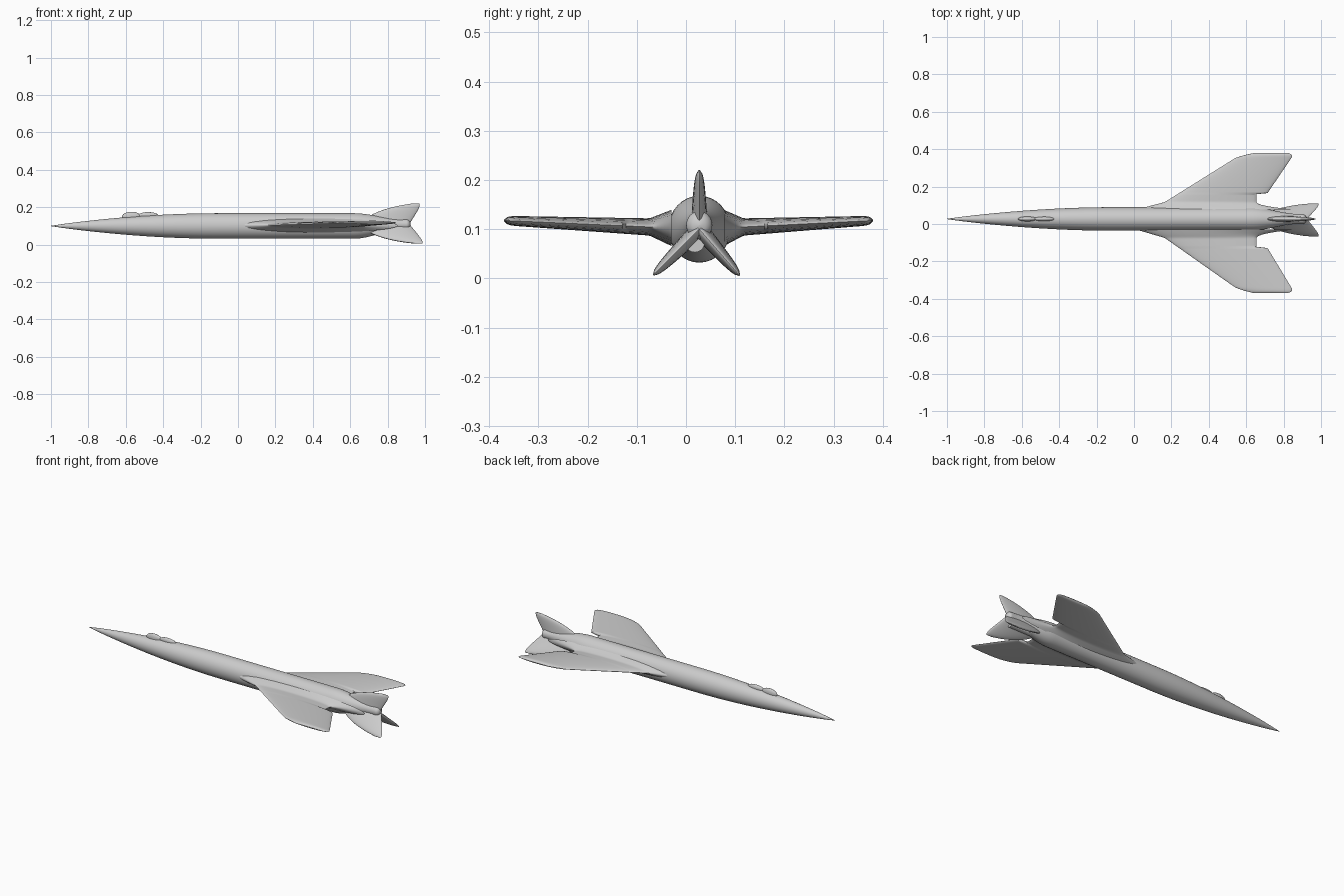
import bpy
import math
from mathutils import Vector

default_cube = bpy.data.objects.get("Cube")
if default_cube:
    bpy.data.objects.remove(default_cube)

UP = Vector((0, 0, 1))
CENTRE = Vector((0, 0.027, 0.1))
BODY_RADIUS = 0.063
WING_ROOT, WING_SPAN = 0.05, 0.353
FIN_SPAN = 0.12

grey = bpy.data.materials.new("light grey")
grey.use_nodes = True
grey.diffuse_color = (0.6, 0.6, 0.6, 1)
grey.node_tree.nodes["Principled BSDF"].inputs["Base Color"].default_value = grey.diffuse_color


def clamp(value):
    return min(max(value, 0), 1)


def steps(start, end, count):
    """Evenly spaced values, both ends included."""
    return [start + (end - start) * i / count for i in range(count + 1)]


def loft(name, rings):
    """Skin a list of equal-length rings, cap both ends and smooth the part."""
    count = len(rings[0])
    verts = [point for ring in rings for point in ring]
    faces = []
    for row in range(len(rings) - 1):
        for i in range(count):
            a, b = row * count + i, row * count + (i + 1) % count
            faces.append((a, b, b + count, a + count))
    faces.append(range(count))
    faces.append(range(len(verts) - count, len(verts)))
    mesh = bpy.data.meshes.new(name)
    mesh.from_pydata(verts, [], faces)
    mesh.materials.append(grey)
    part = bpy.data.objects.new(name, mesh)
    bpy.context.collection.objects.link(part)
    bpy.ops.object.select_all(action="DESELECT")
    part.select_set(True)
    bpy.context.view_layer.objects.active = part
    bpy.ops.object.mode_set(mode="EDIT")
    bpy.ops.mesh.select_all(action="SELECT")
    bpy.ops.mesh.normals_make_consistent(inside=False)
    bpy.ops.object.mode_set(mode="OBJECT")
    bpy.ops.object.shade_smooth_by_angle(angle=math.radians(50))


def oval(centre, across, along, count=32):
    """Closed oval ring spanned by two half-axis vectors."""
    angles = [math.tau * i / count for i in range(count)]
    return [centre + across * math.cos(a) + along * math.sin(a) for a in angles]


def body_ring(x):
    """Fuselage section: slender nose, straight barrel, tapered and rounded tail."""
    nose = math.sin(clamp((x + 1) / 0.9) * math.pi / 2) ** 0.85
    tail = clamp((x - 0.62) / 0.26)
    tail = tail * tail * (3 - 2 * tail)
    dome = math.sqrt(1 - clamp((x - 0.9) / 0.023) ** 2)
    radius = max(BODY_RADIUS * nose * (1 - 0.58 * tail) * dome, 0.001)
    centre = CENTRE + Vector((x, 0, 0.008 * tail))
    return oval(centre, Vector((0, radius, 0)), UP * radius * 1.08)


def wing_section(d):
    """Front x, rear x, half thickness and lift of the wing at a distance out."""
    flare = clamp((0.09 - d) / 0.04)
    tip = clamp((d - 0.32) / (WING_SPAN - 0.32))
    front = 0.02 + 1.6 * d - 0.09 * flare + 0.06 * tip ** 2
    if d < 0.135:
        rear = 0.655 + 0.2 * flare ** 2
    else:
        rear = 0.62 + 0.68 * d - 0.04 * tip ** 4
    half = (0.02 - 0.03 * d + 0.018 * flare) * math.sqrt(1.02 - tip ** 4)
    return front, rear, half, 0.05 * d


def fin_section(d):
    """Front x, rear x, half thickness and lift of a tail fin at a distance out."""
    u = d / FIN_SPAN
    front = 0.66 + 0.22 * u ** 2 + 0.05 * u ** 8
    rear = 0.91 + 0.075 * u - 0.015 * u ** 8
    return front, rear, 0.018 * (1 - u / 2) * math.sqrt(1.02 - u ** 8), 0


def blade(name, section, distances, degrees, scale, shift=0):
    """Thin surface growing out of the body at an angle about its axis."""
    angle = math.radians(degrees)
    out = Vector((0, math.cos(angle), math.sin(angle)))
    normal = Vector((0, -out.z, out.y))
    if normal.z < 0:
        normal.negate()
    rings = []
    for d in distances:
        front, rear, half, lift = section(d)
        middle = CENTRE + out * d * scale + normal * lift
        middle.x = (front + rear) / 2 + shift
        rings.append(oval(middle, Vector(((rear - front) / 2, 0, 0)), normal * half))
    loft(name, rings)


def hump(name, x, z, length, width, height):
    """Small rounded bump lying along the body."""
    rings = []
    for angle in steps(-math.pi / 2, math.pi / 2, 12):
        size = max(math.cos(angle), 0.05)
        centre = Vector((x + length / 2 * math.sin(angle), CENTRE.y, z))
        rings.append(oval(centre, Vector((0, width / 2 * size, 0)), UP * height * size))
    loft(name, rings)


# Long pointed fuselage narrowing to a domed tail pipe
stations = steps(-1, -0.1, 30) + steps(0, 0.6, 6) + steps(0.62, 0.88, 14) + steps(0.9, 0.923, 8)
loft("fuselage", [body_ring(x) for x in stations])

# Small nozzle under the tail pipe
loft("lower_nozzle", [
    oval(Vector((x, 0.018, 0.073)), Vector((0, 0.02, 0)), UP * 0.02) for x in (0.74, 0.89)])

# Low canopy in two humps
hump("front_canopy", x=-0.57, z=0.15, length=0.1, width=0.026, height=0.026)
hump("rear_canopy", x=-0.48, z=0.155, length=0.11, width=0.024, height=0.019)

# Swept wings, notched at the rear beside the body, the right one slightly longer
span = steps(WING_ROOT, WING_SPAN, 48)
blade("left_wing", wing_section, span, degrees=0, scale=1)
blade("right_wing", wing_section, span, degrees=180, scale=1.125)

# Three tail fins spread around the pipe
height = steps(0, FIN_SPAN, 16)
blade("top_fin", fin_section, height, degrees=90, scale=1)
blade("left_lower_fin", fin_section, height, degrees=-49, scale=1.04, shift=0.015)
blade("right_lower_fin", fin_section, height, degrees=-135, scale=1.1, shift=0.015)
